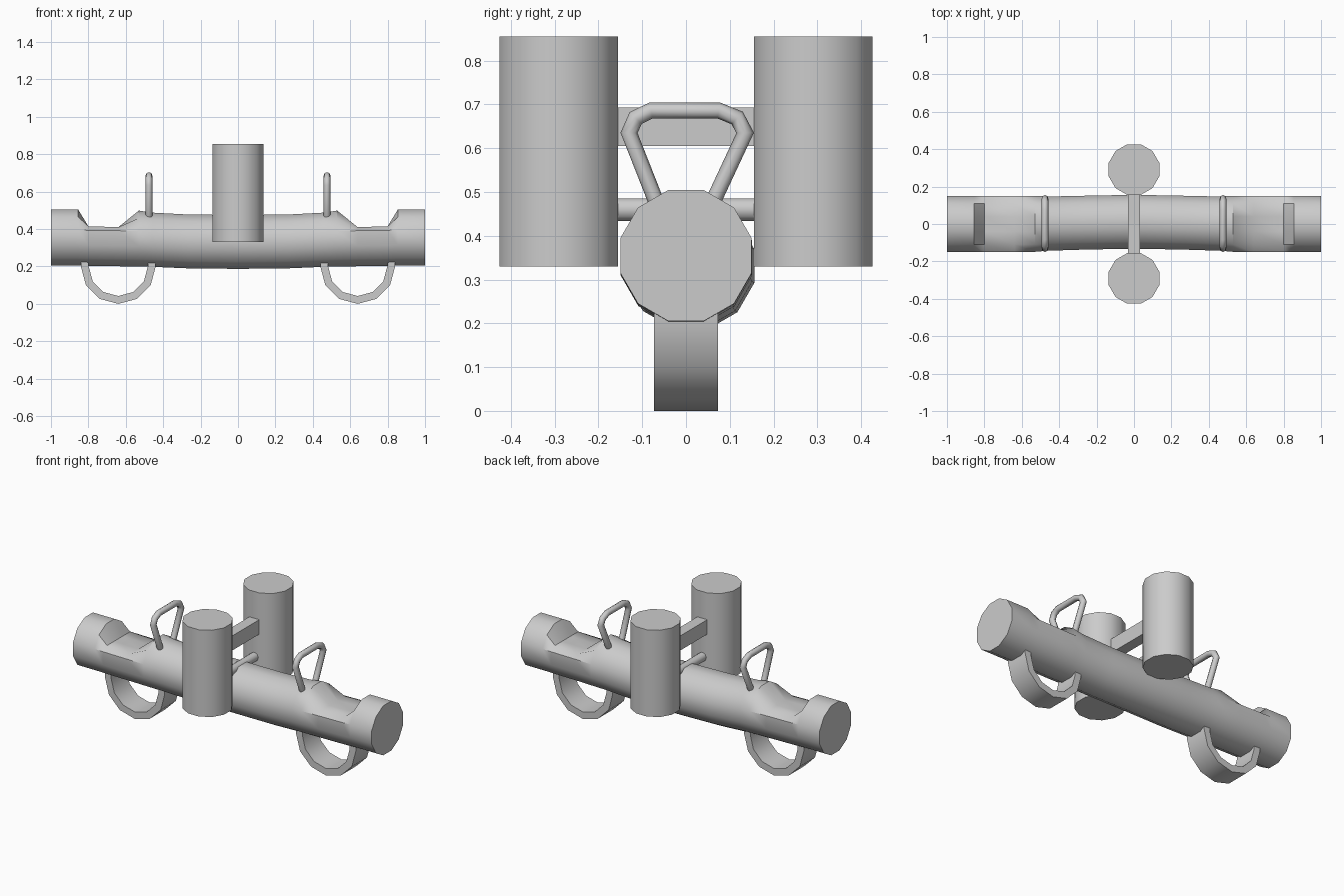
import bpy, bmesh, math
from mathutils import Vector

if "Cube" in bpy.data.objects:
    bpy.data.objects.remove(bpy.data.objects["Cube"], do_unlink=True)

grey = bpy.data.materials.new("plain grey")
grey.use_nodes = True
GREY = (0.6, 0.6, 0.6, 1)
grey.diffuse_color = GREY
grey.node_tree.nodes["Principled BSDF"].inputs["Base Color"].default_value = GREY


def finish(name, bm, smooth=40):
    """Turn a bmesh into a named, shaded object."""
    bmesh.ops.recalc_face_normals(bm, faces=bm.faces)
    mesh = bpy.data.meshes.new(name)
    bm.to_mesh(mesh)
    bm.free()
    mesh.materials.append(grey)
    mesh.shade_smooth()
    mesh.set_sharp_from_angle(angle=math.radians(smooth))
    obj = bpy.data.objects.new(name, mesh)
    bpy.context.collection.objects.link(obj)
    return obj


def loft(name, rings, smooth=40):
    """Skin a list of equal-length point rings and cap both ends."""
    bm = bmesh.new()
    loops = [[bm.verts.new(p) for p in ring] for ring in rings]
    n = len(loops[0])
    for a, b in zip(loops, loops[1:]):
        for i in range(n):
            j = (i + 1) % n
            bm.faces.new((a[i], a[j], b[j], b[i]))
    bm.faces.new(loops[0])
    bm.faces.new(loops[-1])
    return finish(name, bm, smooth)


def tube(name, path, radius, sides):
    """Sweep a round section along a path lying in a plane of constant x."""
    pts = [Vector(p) for p in path]
    rings = []
    for i, p in enumerate(pts):
        before = (p - pts[max(i - 1, 0)]).normalized()
        after = (pts[min(i + 1, len(pts) - 1)] - p).normalized()
        along = (before + after).normalized()
        across = along.cross(Vector((1, 0, 0)))
        # widen the section at bends so the tube keeps its thickness
        widen = 1 / max(along.dot(after if after.length else before), 0.5)
        rings.append([p + radius * (Vector((math.cos(t), 0, 0)) + across * math.sin(t) * widen)
                      for t in (math.tau * k / sides for k in range(sides))])
    return loft(name, rings, 50)


# Log: gently sagging trunk; each station is |x|, centre y, centre z, radius, top limit
half = [(0, .012, .331, .149, 1), (.27, .007, .334, .149, 1),
        (.46, .002, .343, .15, 1), (.53, .001, .349, .155, 1),
        (.64, 0, .351, .155, .41), (.8, 0, .353, .155, .415),
        (.855, 0, .355, .155, 1), (1, 0, .355, .155, 1)]
stations = [(-s[0], *s[1:]) for s in reversed(half[1:])] + half
rings = []
for x, cy, cz, r, limit in stations:
    angles = [math.radians(15 + 30 * k) for k in range(12)]
    rings.append([(x, cy + r * math.cos(t), min(cz + r * math.sin(t), limit)) for t in angles])
loft("log_beam", rings)

# Upright posts on both sides of the log
for name, y in (("front_post", -.291), ("back_post", .291)):
    circle = [(.14 * math.cos(t), y + .14 * math.sin(t))
              for t in (math.radians(15 + 30 * k) for k in range(12))]
    loft(name, [[(x, py, z) for x, py in circle] for z in (.33, .855)])

# Pivot rod and the board that joins the posts
tube("pivot_rod", [(0, -.17, .46), (0, .17, .46)], .027, 10)
loft("cross_board", [[(-.033, y, .605), (.033, y, .605), (.033, y, .693), (-.033, y, .693)]
                     for y in (-.164, .163)])

# Handles and the hoops under each seat
handle = [(-.065, .47), (-.13, .635), (-.115, .669), (-.08, .686),
          (.075, .686), (.117, .669), (.135, .635), (.058, .47)]
for side, sign in (("right", -1), ("left", 1)):
    tube(side + "_handle", [(sign * .476, y, z) for y, z in handle], .018, 8)
    sections = []
    for k in range(-1, 8):
        t = math.pi + math.pi * min(max(k, 0), 6) / 6
        lift = .04 if k in (-1, 7) else 0
        sections.append([(sign * .64 + r * math.cos(t), y, .2 + lift + r * math.sin(t))
                         for r, y in ((.2, -.073), (.2, .073), (.158, .073), (.158, -.073))])
    loft(side + "_ground_hoop", sections)
